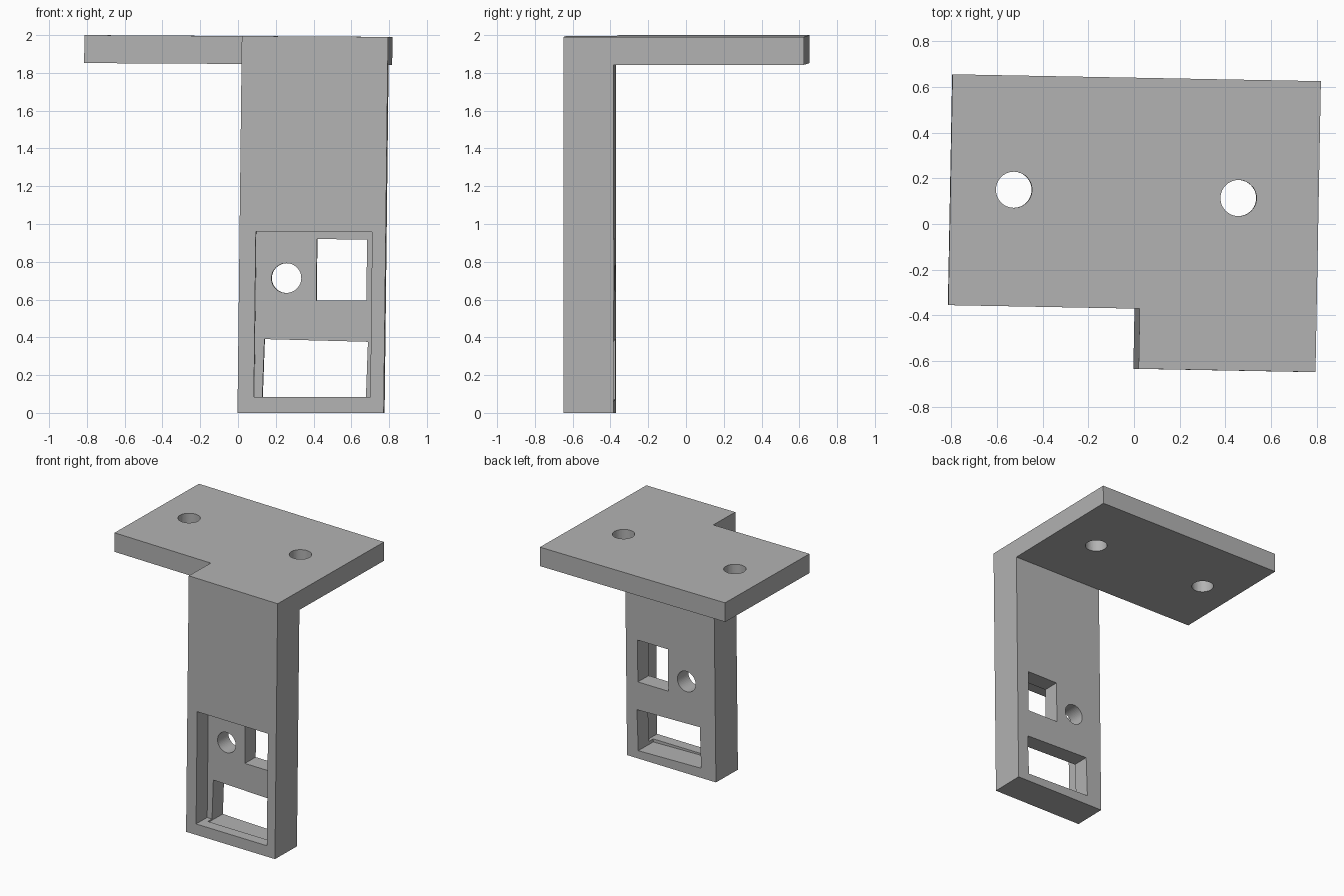
import bpy, bmesh, math
from mathutils import Matrix

cube = bpy.data.objects.get("Cube")
if cube:
    bpy.data.objects.remove(cube)

# Single plain material
grey = bpy.data.materials.new("plain grey")
grey.use_nodes = True
colour = (0.45, 0.45, 0.45, 1)
grey.diffuse_color = colour
grey.node_tree.nodes["Principled BSDF"].inputs["Base Color"].default_value = colour


def add_object(name, bm):
    bmesh.ops.recalc_face_normals(bm, faces=bm.faces[:])
    mesh = bpy.data.meshes.new(name)
    bm.to_mesh(mesh)
    bm.free()
    mesh.materials.append(grey)
    obj = bpy.data.objects.new(name, mesh)
    bpy.context.collection.objects.link(obj)
    return obj


def prism(name, outline, z0, z1):
    bm = bmesh.new()
    base = bm.faces.new([bm.verts.new((x, y, z0)) for x, y in outline])
    top = bmesh.ops.extrude_face_region(bm, geom=[base])["geom"]
    verts = [v for v in top if isinstance(v, bmesh.types.BMVert)]
    bmesh.ops.translate(bm, verts=verts, vec=(0, 0, z1 - z0))
    return add_object(name, bm)


def box(name, x0, x1, y0, y1, z0, z1, tilt=0):
    obj = prism(name, [(x0, y0), (x1, y0), (x1, y1), (x0, y1)], z0, z1)
    centre = Matrix.Translation(((x0 + x1) / 2, 0, (z0 + z1) / 2))
    obj.data.transform(centre @ Matrix.Rotation(tilt, 4, "Y") @ centre.inverted())
    return obj


def drill(name, centre, radius, axis):
    bm = bmesh.new()
    bmesh.ops.create_cone(bm, cap_ends=True, segments=48, radius1=radius,
                          radius2=radius, depth=0.8)
    turn = Matrix.Rotation(math.pi / 2, 4, "X") if axis == "Y" else Matrix()
    bmesh.ops.transform(bm, matrix=Matrix.Translation(centre) @ turn, verts=bm.verts)
    return add_object(name, bm)


def combine(target, tool, operation):
    mod = target.modifiers.new(operation, "BOOLEAN")
    mod.operation = operation
    mod.solver = "EXACT"
    mod.object = tool
    bpy.context.view_layer.update()
    graph = bpy.context.evaluated_depsgraph_get()
    mesh = bpy.data.meshes.new_from_object(target.evaluated_get(graph))
    target.modifiers.clear()
    target.data = mesh
    bpy.data.objects.remove(tool)


# Mounting plate with the front corner notched, and the hanging leg
left, right, front, step, back = 0.032, 0.806, -0.633, -0.37, 0.64
bracket = prism("bracket", [(-right, step), (left, step), (left, front),
                            (right, front), (right, back), (-right, back)], 1.852, 2)
combine(bracket, box("leg", left, right, front, step, 0, 1.93), "UNION")

# Front recess, windows and round holes
cutters = [
    box("recess", 0.118, 0.734, -0.8, -0.5, 0.085, 0.962),
    box("upper_window", 0.44, 0.705, -0.8, -0.2, 0.597, 0.923),
    box("lower_window", 0.164, 0.712, -0.8 + 0.25, -0.2, 0.068, 0.385, 0.025),
    drill("leg_hole", (0.28, -0.4, 0.716), 0.079, "Y"),
    drill("plate_hole_right", (-0.528, 0.14, 2), 0.079, "Z"),
    drill("plate_hole_left", (0.455, 0.122, 2), 0.079, "Z"),
]
for cutter in cutters:
    combine(bracket, cutter, "DIFFERENCE")

# Merge flat faces, then give the slight lean and turn of the whole piece
bm = bmesh.new()
bm.from_mesh(bracket.data)
bmesh.ops.remove_doubles(bm, verts=bm.verts, dist=0.0001)
bmesh.ops.dissolve_limit(bm, angle_limit=0.01, verts=bm.verts, edges=bm.edges)
for v in bm.verts:
    x, y, z = v.co
    v.co = (x + 0.0186 * y + 0.0115 * (z - 2), y - 0.0186 * x,
            z * (1 - 0.003 * (x + right)))
for f in bm.faces:
    f.material_index = 0
bm.to_mesh(bracket.data)
bm.free()
